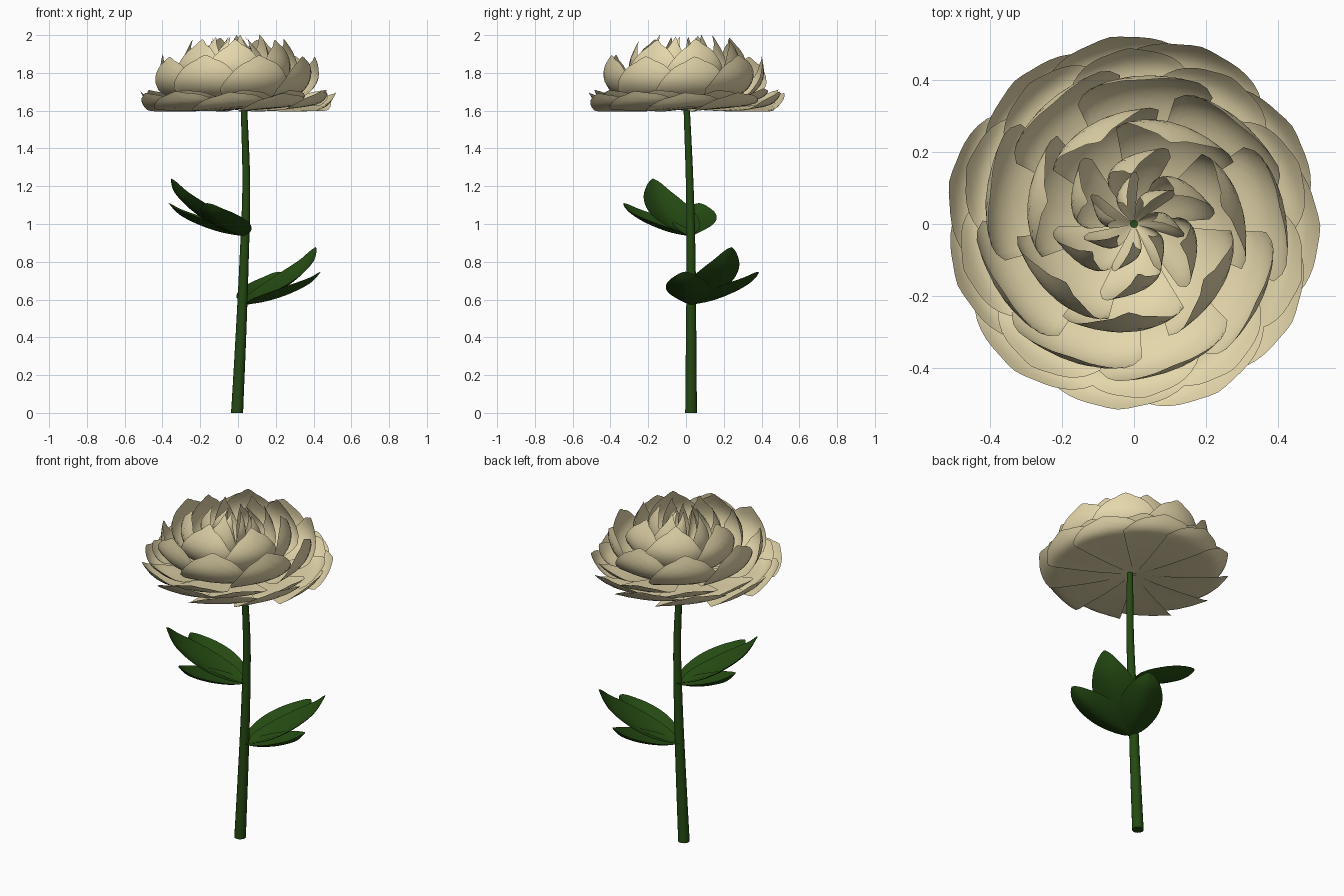
import bpy, bmesh, math, random
from mathutils import Vector

if "Cube" in bpy.data.objects:
    bpy.data.objects.remove(bpy.data.objects["Cube"])

random.seed(4)

def material(name, rgb):
    m = bpy.data.materials.new(name)
    m.diffuse_color = (*rgb, 1)
    m.use_nodes = True
    m.node_tree.nodes["Principled BSDF"].inputs["Base Color"].default_value = m.diffuse_color
    return m

CREAM = material("cream_petal", (0.78, 0.68, 0.41))
GREEN = material("leaf_green", (0.018, 0.068, 0.006))

def finish(bm, name, mat):
    me = bpy.data.meshes.new(name)
    bm.to_mesh(me)
    bm.free()
    me.materials.append(mat)
    for p in me.polygons:
        p.use_smooth = True
    ob = bpy.data.objects.new(name, me)
    bpy.context.collection.objects.link(ob)
    return ob

def sample(points, t):
    """Smooth (Catmull-Rom) point along a short profile, t in 0..1."""
    n = len(points) - 1
    i = min(int(t * n), n - 1)
    f = t * n - i
    p = [Vector(points[max(0, min(n, k))]) for k in (i - 1, i, i + 1, i + 2)]
    return 0.5 * (2 * p[1] + (p[2] - p[0]) * f
                  + (2 * p[0] - 5 * p[1] + 4 * p[2] - p[3]) * f * f
                  + (3 * p[1] - p[0] - 3 * p[2] + p[3]) * f ** 3)

def sheet(bm, func, nu, nt):
    """Grid surface from func(u in -1..1, t in 0..1), with its upper side as the front."""
    rows = [[bm.verts.new(func(2 * i / nu - 1, j / nt)) for i in range(nu + 1)]
            for j in range(nt + 1)]
    for a, b in zip(rows, rows[1:]):
        for i in range(nu):
            bm.faces.new((b[i], b[i + 1], a[i + 1], a[i]))

# Petal rings: each petal is a cupped wedge with a rounded rim and pinched tip
def petal_ring(name, count, start, spread, profile, twist, tilt, cusp, trim):
    bm = bmesh.new()
    for k in range(count):
        heading = math.radians(start + 360 * k / count + random.uniform(-3, 3))
        size = random.uniform(0.985, 1.01)
        lift = random.uniform(-0.01, 0.004)

        def point(u, t):
            reach = t * (1 - cusp - trim * abs(u) ** 2.6
                         + cusp * math.exp(-(u / 0.16) ** 2))
            r, z = sample(profile, reach)
            r *= size * (1 + twist * u * t)
            a = heading + u * spread
            return (r * math.cos(a), r * math.sin(a), z + (lift + tilt * u) * t)

        sheet(bm, point, 16, 12)
    bm.normal_update()
    if sum(f.normal.z * f.calc_area() for f in bm.faces) < 0:
        bmesh.ops.reverse_faces(bm, faces=bm.faces[:])
    return finish(bm, name, CREAM)

petal_ring("outer_petals", 11, 1, 0.45,
           [(0.01, 1.612), (0.2, 1.607), (0.38, 1.615), (0.475, 1.632), (0.525, 1.70)],
           -0.03, 0.022, 0.06, 0.2)
petal_ring("second_petals", 10, 18, 0.42,
           [(0.01, 1.62), (0.2, 1.625), (0.36, 1.645), (0.44, 1.66), (0.49, 1.715)],
           -0.03, 0.02, 0.06, 0.26)
petal_ring("third_petals", 9, 6, 0.5,
           [(0.01, 1.625), (0.2, 1.645), (0.35, 1.69), (0.415, 1.78), (0.405, 1.895)],
           -0.06, 0.015, 0.07, 0.3)
petal_ring("fourth_petals", 7, 12, 0.6,
           [(0.01, 1.635), (0.18, 1.68), (0.28, 1.76), (0.305, 1.86), (0.25, 1.985)],
           -0.09, 0.015, 0.08, 0.3)
petal_ring("inner_petals", 6, 35, 0.55,
           [(0.01, 1.65), (0.09, 1.69), (0.17, 1.77), (0.19, 1.87), (0.14, 2.0)],
           -0.25, 0.01, 0.1, 0.4)
petal_ring("heart_petals", 7, 10, 0.45,
           [(0.01, 1.66), (0.05, 1.72), (0.095, 1.80), (0.105, 1.89), (0.05, 1.99)],
           -0.45, 0.01, 0.1, 0.45)

# Stem: gently curved, tapering tube
def stem():
    path = [(-0.005, 0.027, 0), (0.015, 0.027, 0.4), (0.032, 0.027, 0.8),
            (0.044, 0.02, 1.2), (0.032, 0.004, 1.603)]
    bm = bmesh.new()
    rings, sides, steps = [], 14, 16
    for j in range(steps + 1):
        c = sample(path, j / steps)
        rad = 0.032 - 0.015 * j / steps
        rings.append([bm.verts.new(c + Vector((rad * math.cos(a), rad * math.sin(a), 0)))
                      for a in (math.tau * i / sides for i in range(sides))])
    for a, b in zip(rings, rings[1:]):
        for i in range(sides):
            k = (i + 1) % sides
            bm.faces.new((a[i], a[k], b[k], b[i]))
    bm.faces.new(rings[0][::-1])
    bm.faces.new(rings[-1])
    ob = finish(bm, "stem", GREEN)
    ob.data.polygons[-1].use_smooth = ob.data.polygons[-2].use_smooth = False

stem()

# Leaf clusters: one tall middle leaflet and two lower, pointed side leaflets
def leaf_cluster(name, base, heading):
    bm = bmesh.new()
    for turn, length, rise, half in ((0, 0.43, 0.305, 0.135), (34, 0.4, 0.175, 0.12),
                                     (-34, 0.4, 0.175, 0.12)):
        a = math.radians(heading + turn)
        out = Vector((math.cos(a), math.sin(a), 0))
        side = Vector((-math.sin(a), math.cos(a), 0))
        profile = [(0, 0), (0.3 * length, 0.12 * rise), (0.6 * length, 0.35 * rise),
                   (0.86 * length, 0.66 * rise), (length, rise)]

        def point(u, t):
            r, z = sample(profile, t)
            w = half * max(0.01, t ** 0.7 * (1 - t) ** 1.05 / 0.303 * 0.97)
            return (Vector(base) + out * r + side * (u * w)
                    + Vector((0, 0, z + 0.38 * w * abs(u) ** 1.5)))

        sheet(bm, point, 8, 16)
    bm.normal_update()
    if sum(f.normal.z * f.calc_area() for f in bm.faces) < 0:
        bmesh.ops.reverse_faces(bm, faces=bm.faces[:])
    finish(bm, name, GREEN)

leaf_cluster("lower_leaves", (0.04, 0.025, 0.572), 30)
leaf_cluster("upper_leaves", (0.03, 0.02, 0.935), 207)
